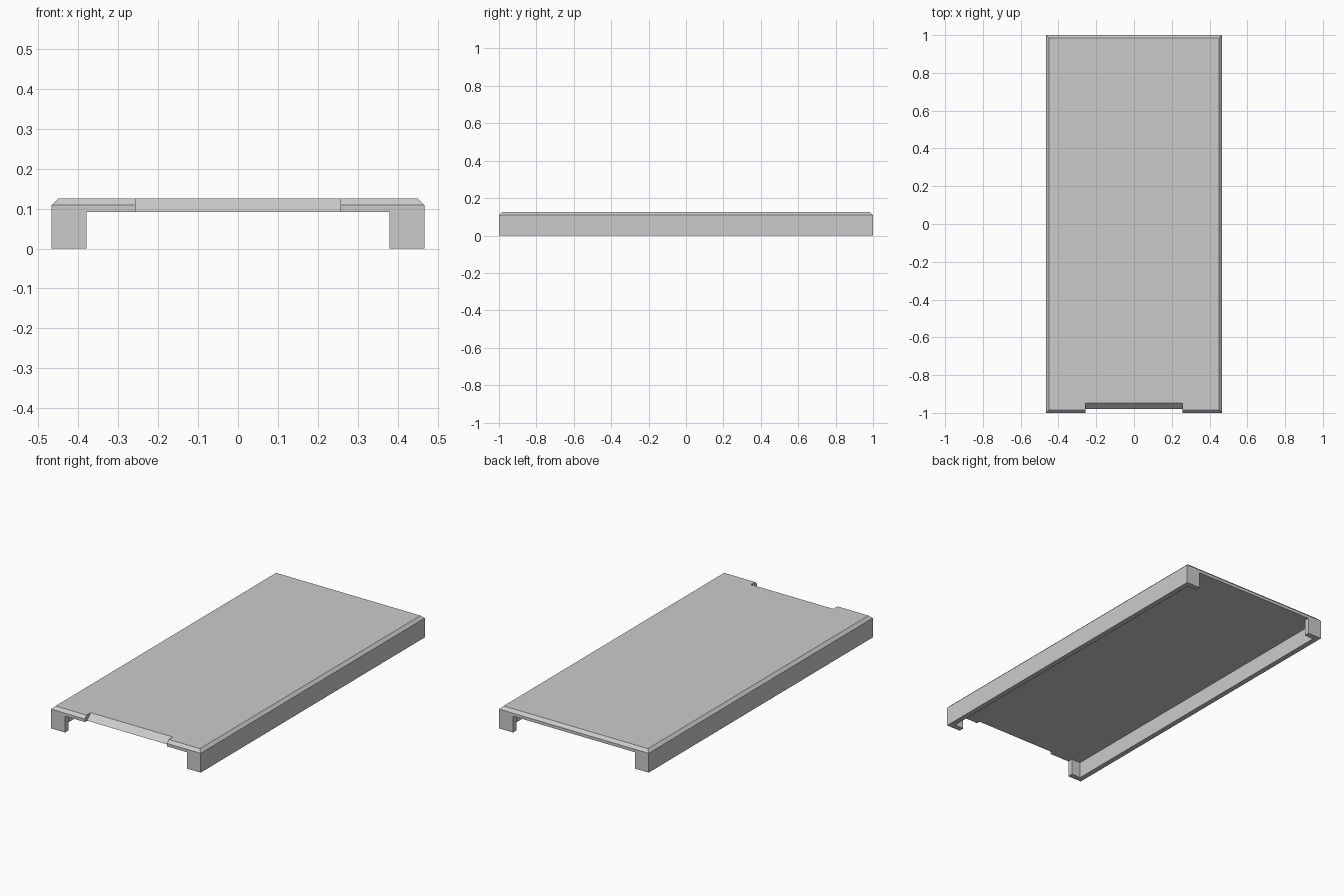
import bpy
import bmesh
from mathutils import Vector

if "Cube" in bpy.data.objects:
    bpy.data.objects.remove(bpy.data.objects["Cube"], do_unlink=True)

HALF_W, HALF_L = 0.467, 1.0
TOP, UNDER = 0.125, 0.092
WALL, CHAMFER = 0.03, 0.016

grey = bpy.data.materials.new("plain grey")
grey.use_nodes = True
grey.diffuse_color = (0.6, 0.6, 0.6, 1)
grey.node_tree.nodes["Principled BSDF"].inputs["Base Color"].default_value = (0.6, 0.6, 0.6, 1)


def box(name, low, high):
    """Axis-aligned box between two corners."""
    low, high = Vector(low), Vector(high)
    bm = bmesh.new()
    bmesh.ops.create_cube(bm, size=1)
    for v in bm.verts:
        v.co = (low + high) / 2 + v.co * (high - low)
    mesh = bpy.data.meshes.new(name)
    bm.to_mesh(mesh)
    bm.free()
    obj = bpy.data.objects.new(name, mesh)
    bpy.context.collection.objects.link(obj)
    mesh.materials.append(grey)
    return obj


def cut(target, cutter):
    """Subtract a helper, then discard it."""
    cutter.hide_render = True
    mod = target.modifiers.new("cut", "BOOLEAN")
    mod.operation, mod.solver, mod.object = "DIFFERENCE", "EXACT", cutter
    bpy.context.view_layer.objects.active = target
    bpy.ops.object.modifier_apply(modifier=mod.name)
    bpy.data.objects.remove(cutter, do_unlink=True)


# Cover block with a chamfered top rim
cover = box("cover", (-HALF_W, -HALF_L, 0), (HALF_W, HALF_L, TOP))
bm = bmesh.new()
bm.from_mesh(cover.data)
rim = [e for e in bm.edges if all(v.co.z > UNDER for v in e.verts)]
bmesh.ops.bevel(bm, geom=rim, offset=CHAMFER, segments=1, affect="EDGES")
bm.to_mesh(cover.data)
bm.free()

# Hollow underside, leaving thin side walls
cut(cover, box("pocket", (-HALF_W + WALL, -HALF_L + WALL, -0.1),
               (HALF_W - WALL, HALF_L - WALL, UNDER)))

# Open both ends between the corner returns
cut(cover, box("end_opening", (-0.38, -1.1, -0.1), (0.38, 1.1, UNDER)))

# Finger notch with a sloped back in the front edge
notch = box("notch", (-0.257, -1.1, UNDER - 0.02), (0.257, -0.98, TOP + 0.02))
for v in notch.data.vertices:
    if v.co.y > -1:
        v.co.y += v.co.z - UNDER
cut(cover, notch)
